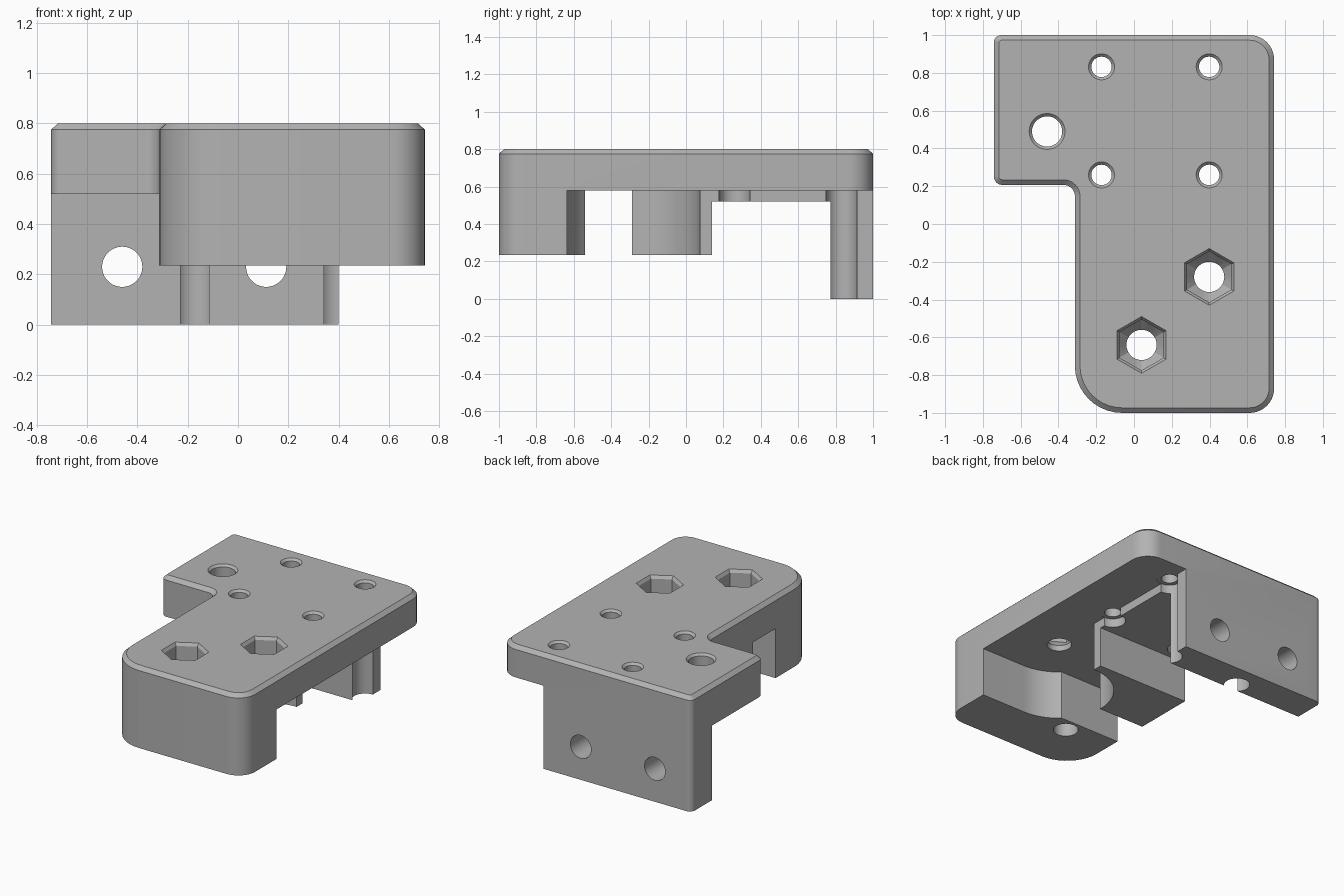
import bpy, bmesh, math

if "Cube" in bpy.data.objects:
    bpy.data.objects.remove(bpy.data.objects["Cube"])

grey = bpy.data.materials.new("plain_grey")
grey.diffuse_color = (0.45, 0.45, 0.45, 1)
grey.use_nodes = True
grey.node_tree.nodes["Principled BSDF"].inputs["Base Color"].default_value = grey.diffuse_color


def loft(name, rings):
    """Closed solid from a stack of equal-count rings: [(points_2d, z), ...]."""
    bm = bmesh.new()
    loops = [[bm.verts.new((x, y, z)) for x, y in pts] for pts, z in rings]
    n = len(loops[0])
    for lo, hi in zip(loops, loops[1:]):
        for i in range(n):
            j = (i + 1) % n
            bm.faces.new((lo[i], lo[j], hi[j], hi[i]))
    bm.faces.new(loops[0][::-1])
    bm.faces.new(loops[-1])
    bmesh.ops.recalc_face_normals(bm, faces=bm.faces)
    mesh = bpy.data.meshes.new(name)
    bm.to_mesh(mesh)
    bm.free()
    ob = bpy.data.objects.new(name, mesh)
    bpy.context.collection.objects.link(ob)
    return ob


def rect(x0, y0, x1, y1):
    return [(x0, y0), (x1, y0), (x1, y1), (x0, y1)]


def arc(cx, cy, r, a0, a1, n):
    return [(cx + r * math.cos(math.radians(a0 + (a1 - a0) * i / n)),
             cy + r * math.sin(math.radians(a0 + (a1 - a0) * i / n))) for i in range(n + 1)]


def circle(cx, cy, r, n=36):
    return arc(cx, cy, r, 0, 360, n)[:-1]


def hexagon(cx, cy, r, n=36):
    """Hexagon with corners on the y axis, sampled at the same angles as circle()."""
    pts = []
    for i in range(n):
        a = math.radians(360 * i / n)
        d = r * math.cos(math.pi / 6) / math.cos((a + math.pi / 6) % (math.pi / 3) - math.pi / 6)
        pts.append((cx + d * math.cos(a), cy + d * math.sin(a)))
    return pts


def outline(d):
    """Rounded L-shaped outline, moved inward by d."""
    # corner x, corner y, x side, y side, radius, start angle, concave
    corners = [(-0.313, -1, 1, 1, 0.25, 180, False), (0.742, -1, -1, 1, 0.13, 270, False),
               (0.742, 1, -1, -1, 0.13, 0, False), (-0.742, 1, 1, -1, 0.04, 90, False),
               (-0.742, 0.207, 1, 1, 0.045, 180, False), (-0.313, 0.207, -1, -1, 0.06, 90, True)]
    pts = []
    for x, y, sx, sy, r, a, concave in corners:
        rr = r + d if concave else r - d
        pts += arc(x + sx * r, y + sy * r, rr, a, a - 90 if concave else a + 90, 10)
    return pts


# Main bracket with chamfered top edge
bracket = loft("bracket", [(outline(0), 0), (outline(0), 0.775), (outline(0.027), 0.8)])
bracket.data.materials.append(grey)

cutters = []
# Underside clearance in front of the back wall, and the thinner middle
cutters.append(loft("clearance_cut", [(rect(-1, -1.2, 1, 0.772), -0.1), (rect(-1, -1.2, 1, 0.772), 0.235)]))
cutters.append(loft("middle_cut", [(rect(-1, 0.14, 1, 0.772), -0.1), (rect(-1, 0.14, 1, 0.772), 0.52)]))

# Round relief with a side channel and open right side
cx, cy, r = 0.4, -0.28, 0.355
a_front = 180 + math.degrees(math.asin(0.26 / r))
a_back = 180 + math.degrees(math.asin(0.01 / r))
relief = [(1, cy - r)] + arc(cx, cy, r, 270, a_front, 12) + [(-0.6, -0.54), (-0.6, -0.29)]
relief += arc(cx, cy, r, a_back, 90, 20) + [(0.4, 1.2), (1, 1.2)]
cutters.append(loft("relief_cut", [(relief, -0.1), (relief, 0.58)]))

# Four screw holes with wide bores below and a chamfer above
for x in (-0.172, 0.398):
    for y in (0.26, 0.832):
        cutters.append(loft("screw_cut", [
            (circle(x, y, 0.083), -0.12), (circle(x, y, 0.083), 0.582), (circle(x, y, 0.054), 0.582),
            (circle(x, y, 0.054), 0.785), (circle(x, y, 0.079), 0.81)]))

# Single large through hole
x, y = -0.46, 0.49
cutters.append(loft("large_hole_cut", [(circle(x, y, 0.08), -0.12), (circle(x, y, 0.08), 0.785),
                                       (circle(x, y, 0.105), 0.81)]))

# Nut pockets: hexagon narrowing to a round hole
for x, y in ((0.398, -0.28), (0.04, -0.64)):
    cutters.append(loft("nut_cut", [
        (circle(x, y, 0.08), -0.12), (circle(x, y, 0.08), 0.62), (hexagon(x, y, 0.135), 0.67),
        (hexagon(x, y, 0.135), 0.78), (hexagon(x, y, 0.158), 0.81)]))

# Cross holes through the back wall
for x in (-0.46, 0.112):
    ob = loft("wall_hole_cut", [(circle(0, 0, 0.08), -0.3), (circle(0, 0, 0.08), 0.3)])
    ob.rotation_euler.x = math.pi / 2
    ob.location = (x, 0.95, 0.23)
    cutters.append(ob)

bpy.context.view_layer.update()
bpy.ops.object.select_all(action='DESELECT')
bpy.context.view_layer.objects.active = bracket
bracket.select_set(True)
for c in cutters:
    c.hide_render = True
    m = bracket.modifiers.new("cut", 'BOOLEAN')
    m.operation, m.solver, m.object = 'DIFFERENCE', 'EXACT', c
    bpy.ops.object.modifier_apply(modifier=m.name)
for c in cutters:
    bpy.data.objects.remove(c)

bpy.ops.object.shade_smooth_by_angle(angle=math.radians(25))
